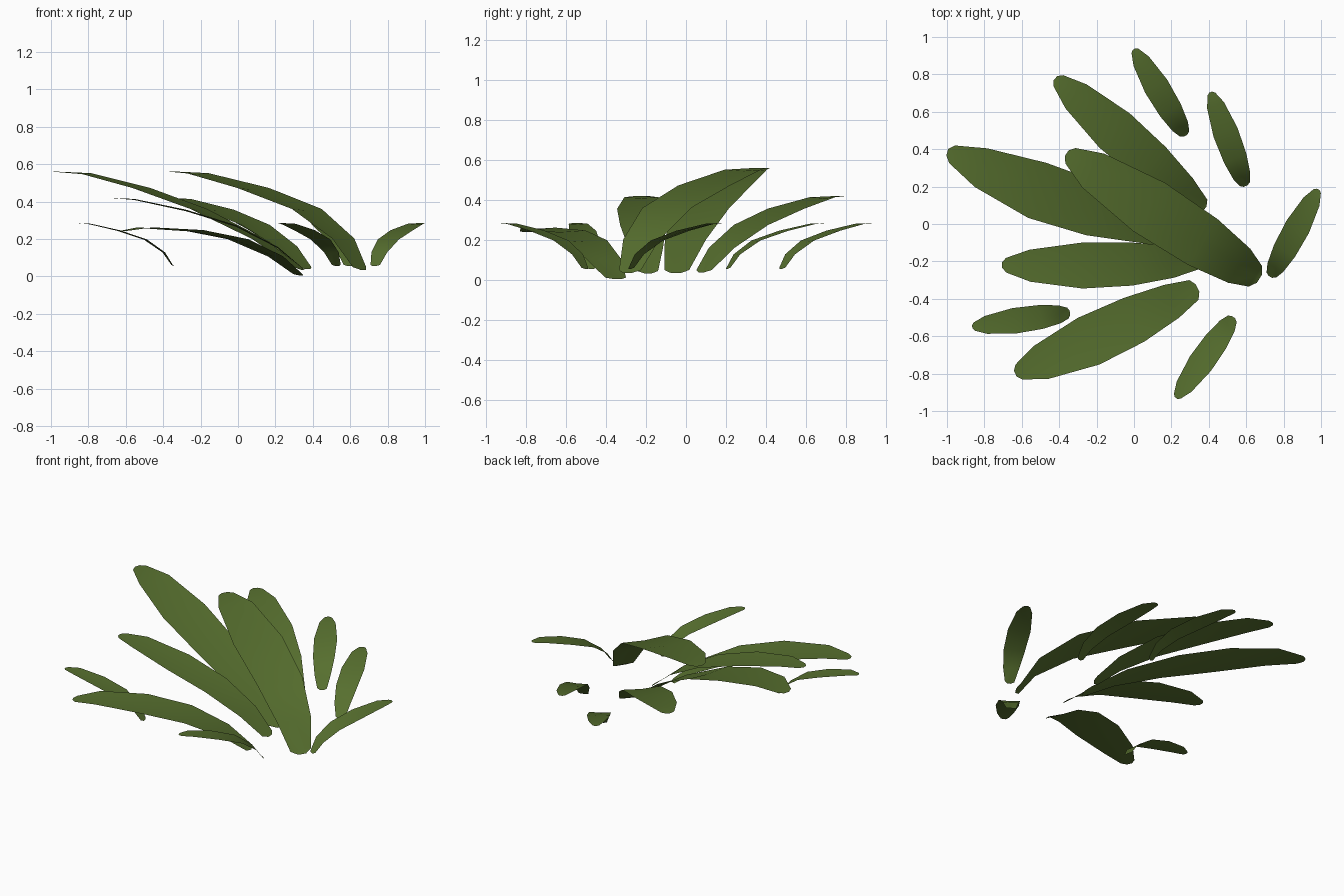
import bpy, bmesh
from mathutils import Vector

if "Cube" in bpy.data.objects:
    bpy.data.objects.remove(bpy.data.objects["Cube"])

green = bpy.data.materials.new("leaf green")
green.diffuse_color = (0.095, 0.16, 0.028, 1)
green.use_nodes = True
green.node_tree.nodes["Principled BSDF"].inputs["Base Color"].default_value = green.diffuse_color

# Shared leaf profile, base to tip: (position along leaf, width share, height share)
PROFILE = [(-.005, .16, -.03), (.015, .42, .0), (.10, .70, .30), (.29, .94, .61),
           (.57, 1, .83), (.86, .70, .985), (.98, .32, 1), (1, .12, 1)]
# Lowest leaf droops slightly at its tip
DROOP = [0, .03, .42, .80, 1.0, 1.06, .98, .97]
# Flatter leaves have their bends further out
STEEP, FLAT, LONG = (.10, .29, .57), (.14, .35, .60), (.17, .40, .63)
CUP = .03   # the midrib sits slightly below the edges


def leaf(name, base, tip, width, z0, z1, bow=0, heights=None, bends=STEEP):
    """Thin arched blade from base to tip, given in the ground plane."""
    base, tip = Vector(base), Vector(tip)
    along = tip - base
    side = Vector((-along.y, along.x)).normalized()
    bm = bmesh.new()
    rows = []
    for i, (t, w, h) in enumerate(PROFILE):
        t = bends[i - 2] if 2 <= i <= 4 else t
        h = heights[i] if heights else h
        mid = base + along * t + side * bow * 4 * t * (1 - t)
        z = z0 + (z1 - z0) * h
        row = []
        for s in (-1, 0, 1):
            p = mid + side * s * w * width / 2
            dip = CUP * width * w if s == 0 and 1 < i < 6 else 0
            row.append(bm.verts.new((p.x, p.y, z - dip)))
        rows.append(row)
    for a, b in zip(rows, rows[1:]):
        for k in (0, 1):
            f = bm.faces.new((a[k], b[k], b[k + 1], a[k + 1]))
            f.smooth = True
    bm.normal_update()
    for f in bm.faces:
        if f.normal.z < 0:
            f.normal_flip()
    me = bpy.data.meshes.new(name)
    bm.to_mesh(me)
    bm.free()
    me.materials.append(green)
    ob = bpy.data.objects.new(name, me)
    bpy.context.collection.objects.link(ob)


# Two tall leaves
leaf("tall_leaf_left", (.34, -.05), (-.998, .385), .31, .05, .56, bow=.05, bends=LONG)
leaf("tall_leaf_middle", (.665, -.29), (-.36, .378), .31, .05, .56)

# Two medium leaves
leaf("medium_leaf_back", (.37, .08), (-.42, .78), .245, .05, .42, bends=FLAT)
leaf("medium_leaf_left", (.36, -.19), (-.705, -.22), .245, .045, .42, bow=.015, bends=FLAT)

# Low drooping front leaf
leaf("low_leaf_front", (.335, -.345), (-.635, -.80), .275, .005, .248,
     bow=.01, heights=DROOP, bends=FLAT)

# Ring of small outer leaves
small = [((.275, .475), (.0, .935)), ((.595, .205), (.41, .705)),
         ((.73, -.28), (.985, .185)), ((.53, -.50), (.225, -.93)),
         ((-.345, -.475), (-.865, -.55))]
for i, (b, t) in enumerate(small):
    leaf(f"small_leaf_{i + 1}", b, t, .137, .062, .285)
